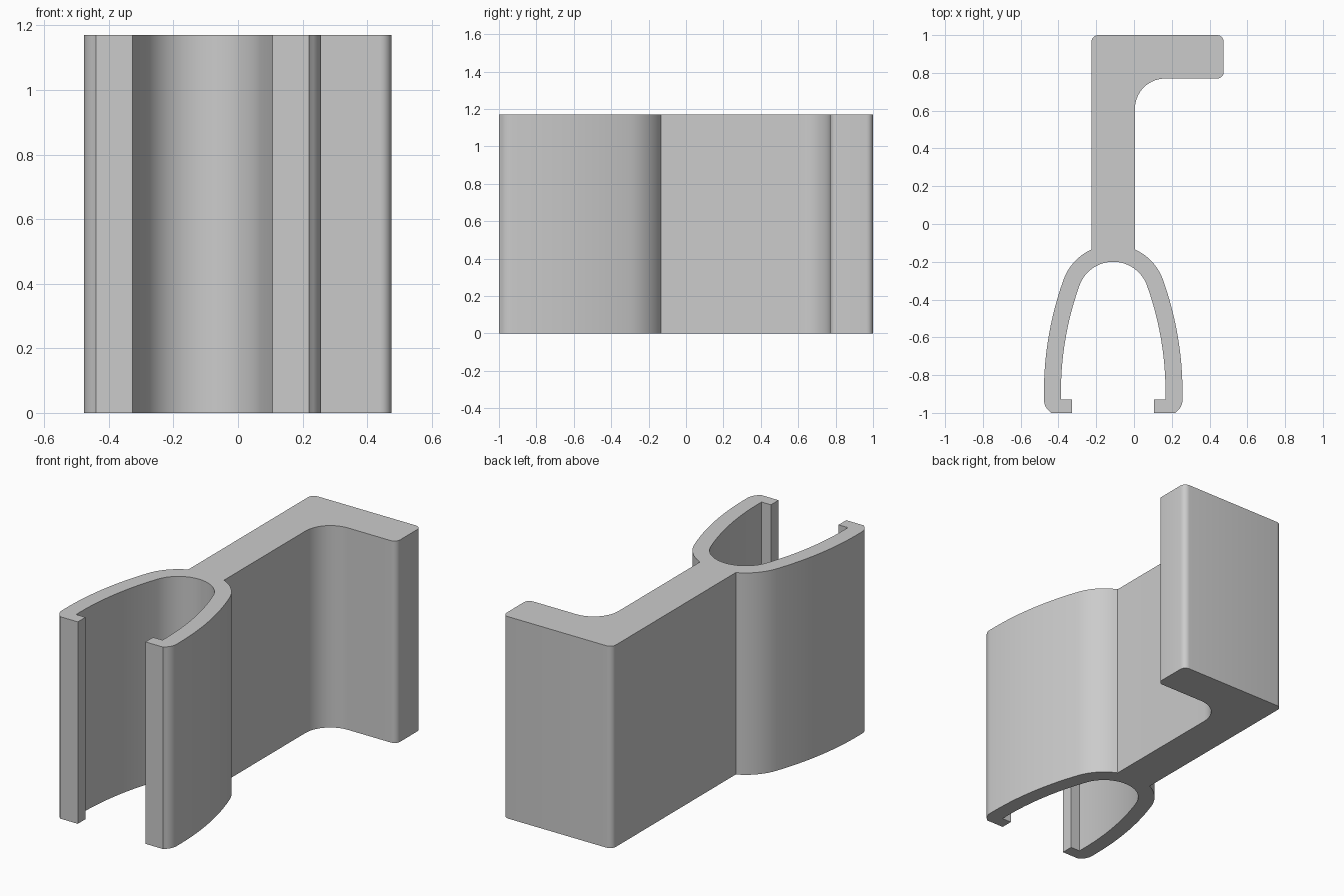
import bpy, bmesh
from math import radians, cos, sin, pi

HEIGHT = 1.17
AXIS = -0.11          # centre line of the clip and stem
ARCH_Y = -0.39        # centre of the arch over the clip
TILT = 19.7           # angle where the arch meets the arms

cube = bpy.data.objects.get("Cube")
if cube:
    bpy.data.objects.remove(cube, do_unlink=True)


def arc(cx, cy, r, start, end, steps):
    """Points on an arc, angles in degrees."""
    angles = [radians(start + (end - start) * i / steps) for i in range(steps + 1)]
    return [(cx + r * cos(a), cy + r * sin(a)) for a in angles]


def mirror(points):
    """Reflect a path across the clip's centre line, reversed."""
    return [(2 * AXIS - x, y) for x, y in reversed(points)]


# Clip arm, from the stem down the outside, round the lip and up the inside
bow_x, bow_y = AXIS - 1.403, -0.892
arm = arc(AXIS, ARCH_Y, 0.28, 65.8, TILT, 10)
arm += arc(bow_x, bow_y, 1.77, TILT, 0, 12)[1:]
arm += arc(AXIS + 0.287, -0.93, 0.08, 0, -55, 6)
arm += [(AXIS + 0.33, -1.0), (AXIS + 0.217, -1.0),
        (AXIS + 0.217, -0.93), (AXIS + 0.277, -0.93)]
arm += arc(bow_x, bow_y, 1.68, 0, TILT, 12)
arm += arc(AXIS, ARCH_Y, 0.19, TILT, 90, 14)[1:]

# Stem and hook, from the left side of the stem round to the right
r = 0.035
hook = arc(-0.225 + r, 1 - r, r, 180, 90, 6)
hook += arc(0.475 - r, 1 - r, r, 90, 0, 6)
hook += arc(0.475 - r, 0.77 + r, r, 0, -90, 6)
hook += arc(0.165, 0.61, 0.16, 90, 180, 14)

# One closed profile, extruded to full height
profile = hook + arm + mirror(arm)[1:]
bm = bmesh.new()
base = bm.faces.new([bm.verts.new((x, y, 0)) for x, y in profile])
grown = bmesh.ops.extrude_face_region(bm, geom=[base], use_keep_orig=True)
top = [v for v in grown["geom"] if isinstance(v, bmesh.types.BMVert)]
bmesh.ops.translate(bm, verts=top, vec=(0, 0, HEIGHT))
bmesh.ops.recalc_face_normals(bm, faces=bm.faces)

mesh = bpy.data.meshes.new("clip_hook")
bm.to_mesh(mesh)
bm.free()
clip = bpy.data.objects.new("clip_hook", mesh)
bpy.context.collection.objects.link(clip)

# Plain grey material
grey = bpy.data.materials.new("light_grey")
grey.use_nodes = True
colour = (0.6, 0.6, 0.6, 1)
grey.diffuse_color = colour
grey.node_tree.nodes["Principled BSDF"].inputs["Base Color"].default_value = colour
mesh.materials.append(grey)

# Smooth curves with sharp rims
bpy.ops.object.select_all(action="DESELECT")
clip.select_set(True)
bpy.context.view_layer.objects.active = clip
bpy.ops.object.shade_smooth_by_angle(angle=radians(30))
